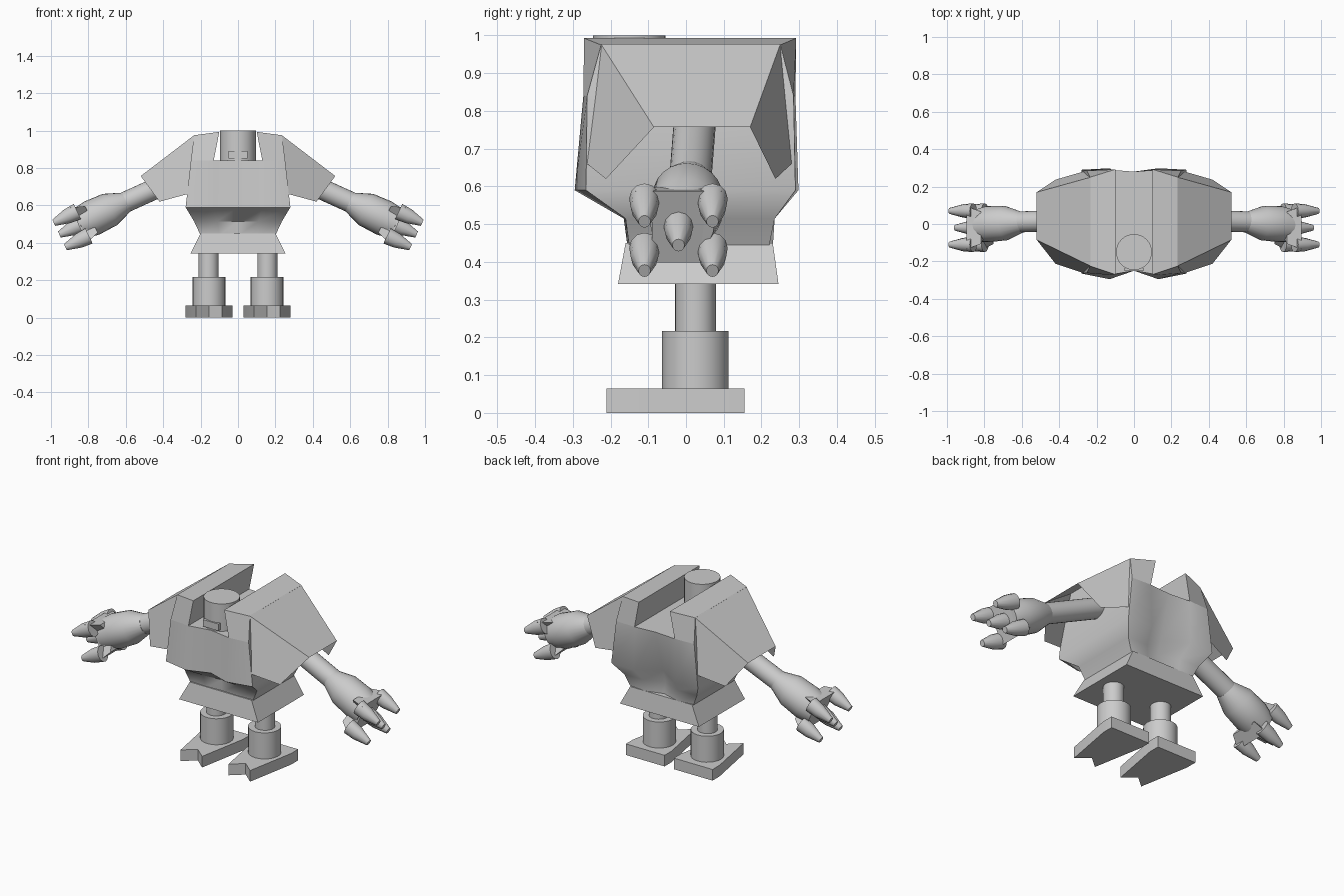
import bpy, bmesh, math
from mathutils import Vector

if "Cube" in bpy.data.objects:
    bpy.data.objects.remove(bpy.data.objects["Cube"])

grey = bpy.data.materials.new("plain grey")
grey.diffuse_color = (0.6, 0.6, 0.6, 1)
grey.use_nodes = True
grey.node_tree.nodes["Principled BSDF"].inputs["Base Color"].default_value = grey.diffuse_color


def finish(name, bm, angle=35, normals=True):
    if normals:
        bmesh.ops.recalc_face_normals(bm, faces=bm.faces)
    me = bpy.data.meshes.new(name)
    bm.to_mesh(me)
    bm.free()
    me.materials.append(grey)
    ob = bpy.data.objects.new(name, me)
    bpy.context.collection.objects.link(ob)
    bpy.ops.object.select_all(action='DESELECT')
    bpy.context.view_layer.objects.active = ob
    ob.select_set(True)
    bpy.ops.object.shade_smooth_by_angle(angle=math.radians(angle))
    return ob


def loft(name, rings, angle=35, closed=True, caps=True):
    """Skin a list of equal-length point rings."""
    bm = bmesh.new()
    vs = [[bm.verts.new(p) for p in r] for r in rings]
    n = len(vs[0])
    for a, b in zip(vs, vs[1:]):
        for i in range(n if closed else n - 1):
            j = (i + 1) % n
            bm.faces.new((a[i], a[j], b[j], b[i]))
    if caps:
        bm.faces.new(vs[0])
        bm.faces.new(vs[-1])
    return finish(name, bm, angle)


def tube(name, stations, sides=24, squash=1.0, angle=35):
    """Round rings along a path of (point, radius); squash narrows the local y."""
    axis = (Vector(stations[-1][0]) - Vector(stations[0][0])).normalized()
    u = Vector((0, 1, 0)) if abs(axis.y) < 0.9 else Vector((1, 0, 0))
    w = axis.cross(u).normalized()
    u = w.cross(axis)
    rings = []
    for p, r in stations:
        rings.append([Vector(p) + u * r * squash * math.cos(t) + w * r * math.sin(t)
                      for t in (2 * math.pi * i / sides for i in range(sides))])
    return loft(name, rings, angle)


def full_ring(half, z):
    """Mirror a half outline running from front centre to back centre."""
    return [(x, y, z) for x, y in half] + [(-x, y, z) for x, y in half[-2:0:-1]]


# torso: chest with a centre crease, tucked in at the waist
loft("torso", [
    full_ring([(0, -.15), (.10, -.155), (.20, -.15), (.20, .22), (.10, .23), (0, .20)], .44),
    full_ring([(0, -.155), (.11, -.165), (.235, -.16), (.235, .235), (.11, .235), (0, .19)], .515),
    full_ring([(0, -.25), (.13, -.295), (.28, -.265), (.28, .29), (.13, .298), (0, .21)], .59),
    full_ring([(0, -.25), (.13, -.272), (.252, -.262), (.252, .285), (.13, .29), (0, .28)], .84),
], angle=50)

# skirt: flared block under the waist
loft("skirt", [
    full_ring([(0, -.16), (.20, -.16), (.20, .23), (0, .23)], .45),
    full_ring([(0, -.18), (.255, -.18), (.255, .245), (0, .245)], .342),
])

# head with a mouth plate
tube("head", [((0, -.15, .835), .096), ((0, -.15, 1.0), .096)], 32)
loft("mouth", [[(-.05, y, .85), (.05, y, .85), (.05, y, .89), (-.05, y, .89)]
               for y in (-.252, -.235)])

for s, side in ((1, "left"), (-1, "right")):
    def P(x, y, z):
        return (s * x, y, z)

    # raised block beside the head
    loft(side + "_collar_block", [
        [P(.13, -.272, .84), P(.252, -.262, .84), P(.252, .285, .84), P(.13, .29, .84)],
        [P(.10, -.27, .993), P(.235, -.225, .975), P(.235, .25, .975), P(.10, .292, .993)],
    ])

    # shoulder guard: a three-sided hood, open outward and below
    loft(side + "_shoulder_guard", [
        [P(.272, -.262, .66), P(.232, -.225, .977), P(.232, .25, .977), P(.272, .28, .66)],
        [P(.42, -.212, .62), P(.52, -.085, .757), P(.52, .17, .757), P(.42, .237, .62)],
    ], angle=30, closed=False, caps=False)

    # arm and forearm on one sloping axis
    tube(side + "_upper_arm", [(P(.22, .025, .79), .056), (P(.64, .01, .60), .056)])
    tube(side + "_forearm", [(P(.60, .01, .617), .056), (P(.685, .005, .578), .092),
                             (P(.78, 0, .533), .097), (P(.85, -.01, .50), .085)], angle=40)

    # hand: palm plate and five blunt claws
    along, across = Vector((s * .9, 0, -.43)), Vector((s * .43, 0, .9))
    palm = Vector(P(.838, -.02, .50))
    loft(side + "_palm", [
        [palm + along * d + across * a * k + Vector((0, b * k, 0))
         for a, b in ((-.105, -.115), (-.105, .115), (-.05, .07), (.05, .07),
                      (.105, .115), (.105, -.115), (.05, -.07), (-.05, -.07))]
        for d, k in ((-.06, .75), (.015, 1))])
    for a, b in ((.07, -.09), (.07, .09), (0, 0), (-.075, -.09), (-.075, .09)):
        base = palm + across * a + Vector((0, b, 0))
        tube(side + "_claw", [(base - along * .01, .045), (base + along * .05, .04),
                              (base + along * .13, .018)], 12, .9, 40)

    # leg and boot
    tube(side + "_leg", [(P(.157, .025, .19), .054), (P(.157, .025, .40), .054)])
    tube(side + "_boot", [(P(.155, .025, .05), .088), (P(.155, .025, .217), .088)])

    # foot: wide heel, narrower notched toe
    outline = [(0, -.15), (.07, -.21), (.125, .09), (.125, .155),
               (-.125, .155), (-.125, .09), (-.07, -.21)]
    loft(side + "_foot", [[P(.155 + x, y, z) for x, y in outline] for z in (0, .065)])
